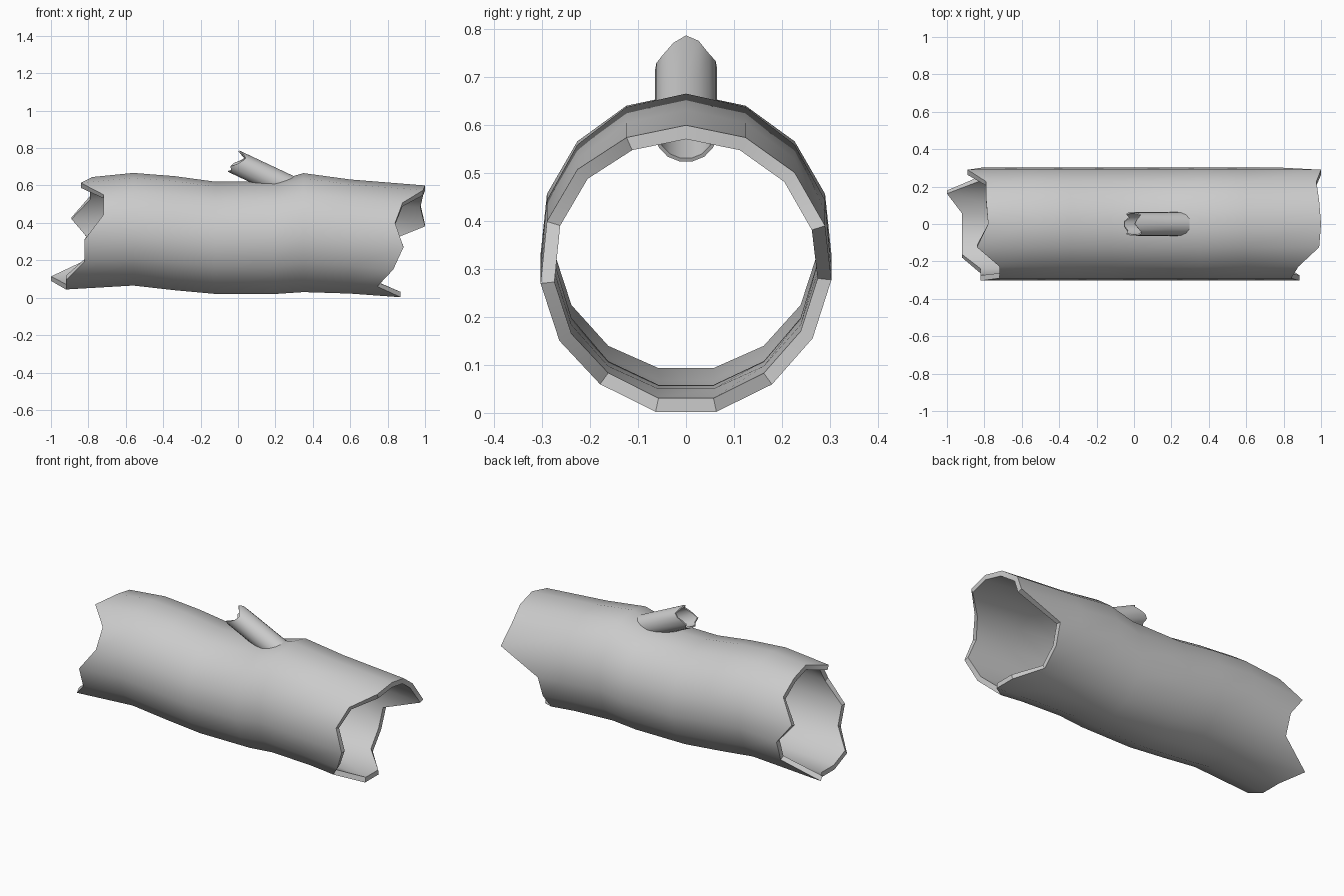
import bpy, bmesh, math
from mathutils import Vector

if "Cube" in bpy.data.objects:
    bpy.data.objects.remove(bpy.data.objects["Cube"])

N = 15          # sides of every tube
XS = [-1.0, -0.78, -0.56, -0.34, -0.12, 0.2, 0.35, 0.6, 0.78, 1.0]
TOP = [0.625, 0.645, 0.667, 0.65, 0.62, 0.622, 0.666, 0.632, 0.617, 0.60]
BOT = [0.04, 0.051, 0.065, 0.04, 0.02, 0.02, 0.03, 0.022, 0.004, 0.0]


def lerp_table(x, ys):
    for i in range(len(XS) - 1):
        if x <= XS[i + 1]:
            t = (x - XS[i]) / (XS[i + 1] - XS[i])
            return ys[i] + t * (ys[i + 1] - ys[i])
    return ys[-1]


def hollow_tube(name, rings, wall, point):
    """rings: lists of N positions along the axis; point(k, s, inset) -> Vector"""
    bm = bmesh.new()
    skins = []
    for inset in (0.0, wall):
        skins.append([[bm.verts.new(point(k, s, inset)) for k, s in enumerate(r)] for r in rings])
    for skin in skins:
        for a, b in zip(skin, skin[1:]):
            for k in range(N):
                j = (k + 1) % N
                bm.faces.new((a[k], a[j], b[j], b[k]))
    for e in (0, -1):
        a, b = skins[0][e], skins[1][e]
        for k in range(N):
            j = (k + 1) % N
            bm.faces.new((a[k], a[j], b[j], b[k]))
    bmesh.ops.recalc_face_normals(bm, faces=bm.faces)
    me = bpy.data.meshes.new(name)
    bm.to_mesh(me)
    bm.free()
    ob = bpy.data.objects.new(name, me)
    bpy.context.collection.objects.link(ob)
    bpy.ops.object.select_all(action='DESELECT')
    ob.select_set(True)
    bpy.context.view_layer.objects.active = ob
    bpy.ops.object.shade_smooth_by_angle(angle=math.radians(35))
    return ob


# Hollow log: wavy centre line, torn ends (listed from the top round the back)
def log_point(k, x, inset):
    a = 2 * math.pi * k / N
    top, bot = lerp_table(x, TOP), lerp_table(x, BOT)
    c7 = math.cos(math.pi / N)
    rz = (top - bot) / (1 + c7)
    return Vector((x, (0.305 - inset) * math.sin(a), top - rz + (rz - inset) * math.cos(a)))


left = [-.78, -.79, -.79, -.89, -.80, -.80, -1.0, -.92,
        -.92, -.92, -.82, -.82, -.72, -.72, -.84]
right = [1.0, .99, .975, 1.0, .75, .745, .75, .87,
         .87, .745, .83, .885, .84, .88, .99]
log_rings = [left] + [[x] * N for x in XS[2:8]] + [right]
hollow_tube("log", log_rings, 0.029, log_point)

# Broken branch stub leaning back along the log
base = Vector((0.29, 0, 0.582))
axis = Vector((-0.905, 0, 0.425)).normalized()
up = Vector((-axis.z, 0, axis.x)) * -1


def branch_point(k, s, inset):
    a = 2 * math.pi * k / N
    r = 0.065 - inset
    return base + axis * s + Vector((0, 1, 0)) * r * math.sin(a) + up * r * math.cos(a)


torn = [.345, .33, .30, .315, .34, .35, .325, .35,
        .35, .335, .35, .325, .305, .295, .32]
hollow_tube("branch_stub", [[0.0] * N, [0.15] * N, torn], 0.008, branch_point)
